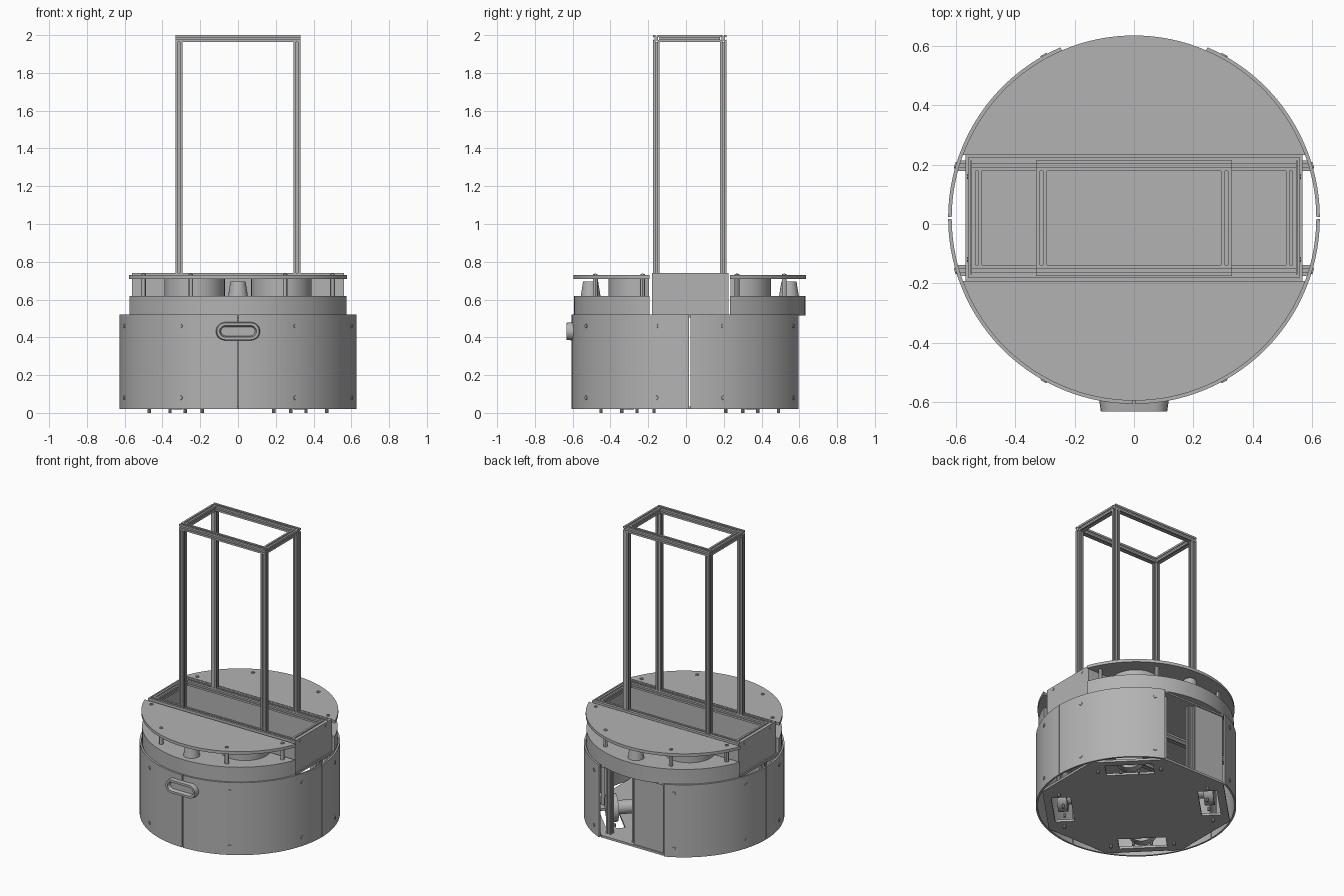
import bpy, bmesh
from math import sin, cos, pi, radians, asin, sqrt
from mathutils import Matrix, Vector

if "Cube" in bpy.data.objects:
    bpy.data.objects.remove(bpy.data.objects["Cube"])

grey = bpy.data.materials.new("plain grey")
grey.use_nodes = True
grey.diffuse_color = (0.45, 0.45, 0.45, 1)
grey.node_tree.nodes["Principled BSDF"].inputs["Base Color"].default_value = (0.45, 0.45, 0.45, 1)

CY = 0.02            # y of the round body's axis
RAILS_Y = (-0.157, 0.197)
BAR = 0.036          # width of the slotted bars
made = []


def finish(name, bm):
    bmesh.ops.recalc_face_normals(bm, faces=bm.faces)
    mesh = bpy.data.meshes.new(name)
    bm.to_mesh(mesh)
    bm.free()
    mesh.materials.append(grey)
    ob = bpy.data.objects.new(name, mesh)
    bpy.context.collection.objects.link(ob)
    made.append(ob)
    return ob


def prism(name, pts, lo, hi, axis="z", at=(0, 0, 0)):
    """Extrude a 2D outline from lo to hi along an axis."""
    turn = {"z": lambda a, b, c: (a, b, c), "x": lambda a, b, c: (c, a, b),
            "y": lambda a, b, c: (b, c, a)}[axis]
    bm = bmesh.new()
    rings = [[bm.verts.new(Vector(turn(a, b, c)) + Vector(at)) for a, b in pts] for c in (lo, hi)]
    bm.faces.new(rings[0][::-1])
    bm.faces.new(rings[1])
    n = len(pts)
    for i in range(n):
        j = (i + 1) % n
        bm.faces.new((rings[0][i], rings[0][j], rings[1][j], rings[1][i]))
    return finish(name, bm)


def box(name, x0, x1, y0, y1, z0, z1):
    return prism(name, [(x0, y0), (x1, y0), (x1, y1), (x0, y1)], z0, z1)


def arc(r, a0, a1, n, cx=0, cy=0):
    return [(cx + r * cos(a0 + (a1 - a0) * i / n), cy + r * sin(a0 + (a1 - a0) * i / n))
            for i in range(n + 1)]


def disc(name, x, y, r, z0, z1, n=20):
    return prism(name, arc(r, 0, 2 * pi, n, x, y)[:-1], z0, z1)


def cone(name, r0, r1, depth, matrix, n=24):
    bm = bmesh.new()
    bmesh.ops.create_cone(bm, cap_ends=True, segments=n, radius1=r0, radius2=r1,
                          depth=depth, matrix=matrix)
    return finish(name, bm)


def slotted_bar(name, axis, lo, hi, at):
    h = BAR / 2
    side = [(-1, 1), (-.28, 1), (-.28, .8), (-.45, .8), (-.45, .55),
            (.45, .55), (.45, .8), (.28, .8), (.28, 1)]
    pts = []
    for k in range(4):
        for x, y in side:
            for _ in range(k):
                x, y = y, -x
            pts.append((x * h, y * h))
    return prism(name, pts, lo, hi, axis, at)


def segment(r, start, sign):
    """Circle segment beyond a straight chord at distance start."""
    a = asin(start / r)
    return [(x, CY + sign * y) for x, y in arc(r, a, pi - a, 48)]


# Outer skirt panels, open at the back
for name, a0, a1 in (("skirt_front_left", -90, 0), ("skirt_front_right", -180, -90),
                     ("skirt_back_left", 0, 67), ("skirt_back_right", 113, 180)):
    a0, a1 = radians(a0 + .3), radians(a1 - .3)
    prism(name, arc(.627, a0, a1, 28, 0, CY) + arc(.615, a1, a0, 28, 0, CY), .02, .52)

# Skirt screws
for deg in (16.5, 61, 119, 163.5, 196.5, 241, 299, 343.5):
    a = radians(deg)
    for z in (.08, .46):
        m = (Matrix.Translation((.625 * cos(a), CY + .625 * sin(a), z))
             @ Matrix.Rotation(a, 4, "Z") @ Matrix.Rotation(pi / 2, 4, "Y"))
        cone("skirt_screw", .013, .011, .012, m, 12)

# Octagonal base and deck
octagon = [(.615 * cos(pi / 8 + k * pi / 4), CY + .615 * sin(pi / 8 + k * pi / 4)) for k in range(8)]
base = prism("base_plate", octagon, .02, .035)
prism("deck_plate", octagon, .505, .52)

# Wheel openings cut through the base
bm = bmesh.new()
for k in range(4):
    a = pi / 4 + k * pi / 2
    bmesh.ops.create_cube(bm, size=1, matrix=Matrix.Translation((.46 * cos(a), CY + .46 * sin(a), .03))
                          @ Matrix.Rotation(a, 4, "Z") @ Matrix.Diagonal((.12, .3, .1, 1)))
cutter = finish("wheel_cutter", bm)
mod = base.modifiers.new("openings", "BOOLEAN")
mod.object = cutter
mod.solver = "EXACT"
cut = bpy.data.meshes.new_from_object(base.evaluated_get(bpy.context.evaluated_depsgraph_get()))
base.modifiers.clear()
base.data = cut
made.remove(cutter)
bpy.data.objects.remove(cutter)

# Drive wheels with motors
for k in range(4):
    a = pi / 4 + k * pi / 2
    for name, r, d, rad, n in (("wheel", .46, .06, .09, 32), ("motor", .33, .2, .045, 20)):
        m = (Matrix.Translation((r * cos(a), CY + r * sin(a), .108))
             @ Matrix.Rotation(a, 4, "Z") @ Matrix.Rotation(pi / 2, 4, "Y"))
        cone(name, rad, rad, d, m, n)

# Mounting pins under the base
for sx in (-1, 1):
    for sy in (-1, 1):
        for x, y in ((.19, .47), (.47, .19), (.28, .36), (.36, .28)):
            disc("base_pin", sx * x, CY + sy * y, .009, 0, .022, 10)

# Internal chassis bars
for y in RAILS_Y:
    slotted_bar("chassis_rail", "x", -.595, .595, (0, y, .485))
    for x in (-.48, .48):
        slotted_bar("chassis_post", "z", .035, .467, (x, y, 0))
for x, y in ((0, .545), (.21, .53)):
    slotted_bar("rear_post", "z", .035, .505, (x, y, 0))
box("rear_panel", -.235, -.01, .57, .58, .035, .505)

# Front and back trays, top covers and what stands between
for sign, side in ((-1, "front"), (1, "back")):
    prism(side + "_tray", segment(.612, .213, sign), .515, .62)
    prism(side + "_cover", segment(.616, .213, sign), .71, .73)
    for sx in (-1, 1):
        a = asin(.055 / .16)
        pts = arc(.16, -a, pi + a, 32)
        prism(side + "_drum", [(sx * .23 + x, CY + sign * (.27 + y)) for x, y in pts], .62, .71)
        for x, y in ((.25, .5), (.5, .25)):
            disc("standoff", sx * x, CY + sign * y, .013, .62, .71, 12)
            disc("cover_screw", sx * x, CY + sign * y, .012, .725, .735, 12)
            disc("screw_socket", sx * x, CY + sign * y, .005, .73, .737, 6)
    cone(side + "_sensor", .052, .04, .075, Matrix.Translation((0, CY + sign * .525, .6575)))

# Central open box
X, Y0, Y1 = .56, -.18, .225
box("box_floor", -X, X, Y0, Y1, .52, .532)
for y in (Y0, Y1 - .01):
    box("box_long_wall", -X, X, y, y + .01, .52, .74)
for s in (-1, 1):
    box("box_end_wall", min(s * X, s * (X - .01)), max(s * X, s * (X - .01)), Y0, Y1, .52, .74)
    slotted_bar("box_end_rail", "y", RAILS_Y[0] + BAR / 2, RAILS_Y[1] - BAR / 2, (s * .53, 0, .72))
    for y in (-.12, .16):
        cone("box_screw", .009, .009, .006, Matrix.Translation((s * .561, y, .72))
             @ Matrix.Rotation(pi / 2, 4, "Y"), 10)
    disc("floor_disc", s * .38, CY, .065, .53, .536, 40)
for y in RAILS_Y:
    slotted_bar("box_long_rail", "x", -.548, .548, (0, y, .72))
for k in range(8):
    disc("floor_stud", .065 * cos(k * pi / 4), CY + .065 * sin(k * pi / 4), .006, .53, .536, 10)
disc("floor_stud", 0, CY, .006, .53, .536, 10)

# Tall open tower
for y in RAILS_Y:
    slotted_bar("tower_top_bar", "x", -.33, .33, (0, y, 1.982))
    for x in (-.312, .312):
        slotted_bar("tower_post", "z", .738, 1.964, (x, y, 0))
for x in (-.312, .312):
    slotted_bar("tower_cross_bar", "y", RAILS_Y[0] + BAR / 2, RAILS_Y[1] - BAR / 2, (x, 0, 1.982))


# Front grab handle: a stadium ring with a recessed back
def stadium(half, r):
    return (arc(r, -pi / 2, pi / 2, 10, half - r, 0)
            + arc(r, pi / 2, 3 * pi / 2, 10, r - half, 0))


bm = bmesh.new()
loops = []
for half, r, y in ((.118, .05, -.59), (.112, .045, -.632), (.098, .03, -.632), (.09, .024, -.607)):
    loops.append([bm.verts.new((x, y, .432 + z)) for x, z in stadium(half, r)])
for a, b in zip(loops, loops[1:]):
    for i in range(len(a)):
        j = (i + 1) % len(a)
        bm.faces.new((a[i], a[j], b[j], b[i]))
bm.faces.new(loops[-1])
bm.faces.new(loops[0][::-1])
finish("grab_handle", bm)

# Smooth the round parts, keep the edges sharp
bpy.ops.object.select_all(action="DESELECT")
for ob in made:
    ob.select_set(True)
bpy.context.view_layer.objects.active = made[0]
bpy.ops.object.shade_smooth_by_angle(angle=radians(30))
